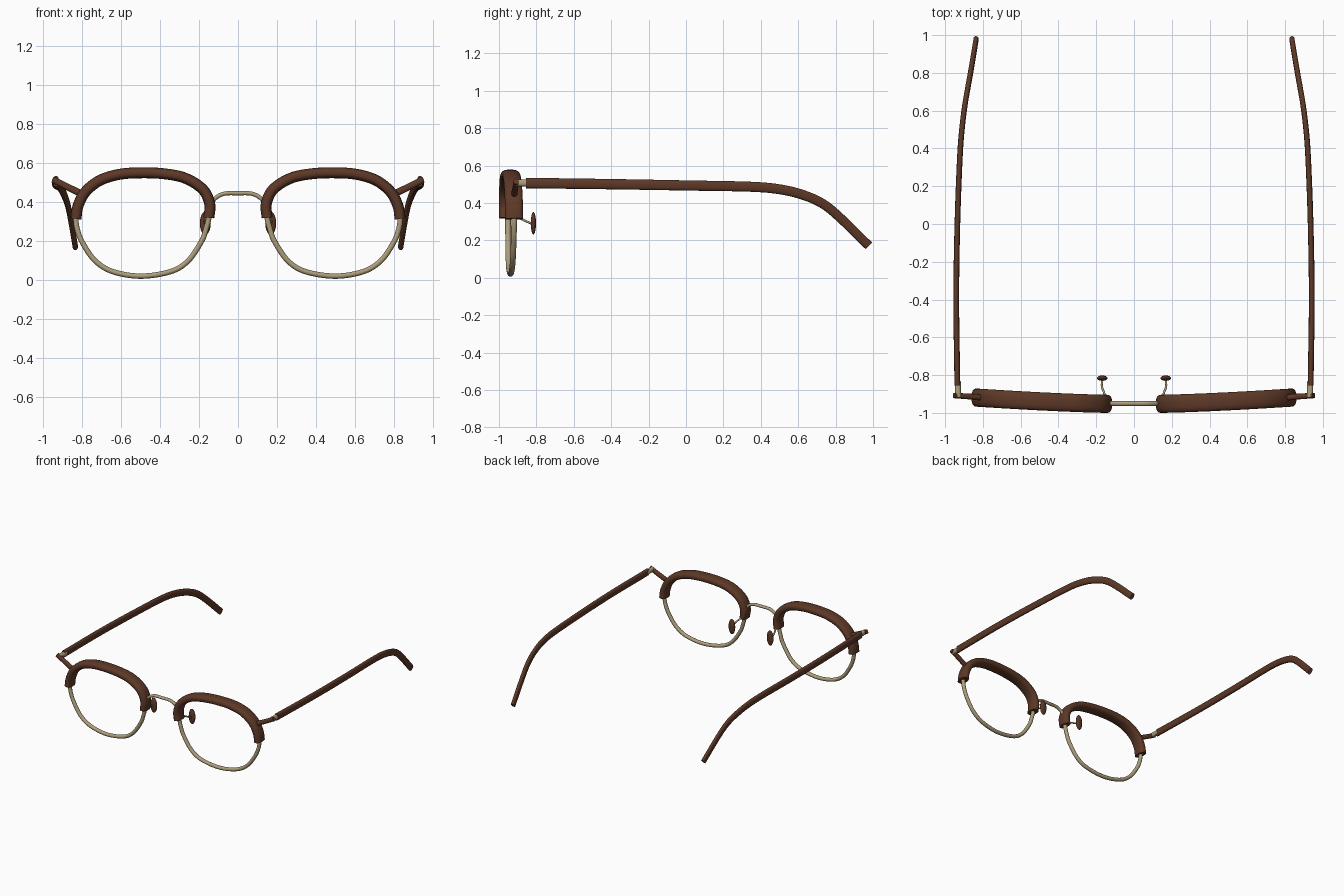
import bpy, bmesh, math
from mathutils import Vector

if "Cube" in bpy.data.objects:
    bpy.data.objects.remove(bpy.data.objects["Cube"])


def material(name, rgb):
    m = bpy.data.materials.new(name)
    m.diffuse_color = (*rgb, 1)
    m.use_nodes = True
    m.node_tree.nodes["Principled BSDF"].inputs["Base Color"].default_value = m.diffuse_color
    return m


BROWN = material("brown acetate", (0.11, 0.04, 0.02))
TAN = material("tan metal", (0.42, 0.34, 0.20))


def finish(bm, name, mat, mirror=True):
    bmesh.ops.recalc_face_normals(bm, faces=bm.faces[:])
    me = bpy.data.meshes.new(name)
    bm.to_mesh(me)
    bm.free()
    me.materials.append(mat)
    ob = bpy.data.objects.new(name, me)
    bpy.context.collection.objects.link(ob)
    if mirror:
        ob.modifiers.new("both sides", 'MIRROR').use_clip = False
    bpy.ops.object.select_all(action='DESELECT')
    ob.select_set(True)
    bpy.context.view_layer.objects.active = ob
    bpy.ops.object.shade_smooth_by_angle(angle=math.radians(40))
    return ob


def smooth_path(pts, closed=False, steps=8):
    """Catmull-Rom curve through the points."""
    p = [Vector(q) for q in pts]
    n = len(p)
    if closed:
        get = lambda i: p[i % n]
    else:
        ext = [2 * p[0] - p[1]] + p + [2 * p[-1] - p[-2]]
        get = lambda i: ext[i + 1]
    out = []
    for i in range(n if closed else n - 1):
        a, b, c, d = (get(i + k) for k in (-1, 0, 1, 2))
        for s in range(steps):
            t = s / steps
            out.append(0.5 * (2 * b + (c - a) * t + (2 * a - 5 * b + 4 * c - d) * t * t
                              + (3 * b - a - 3 * c + d) * t ** 3))
    if not closed:
        out.append(p[-1])
    return out


def sweep(name, path, ref, r_ref, r_other, mat, closed=False, power=1.0,
          taper=1.0, sides=20, mirror=True):
    """Sweep an oval section; r_ref lies along the ref axis."""
    bm = bmesh.new()
    ref, n, rings = Vector(ref), len(path), []
    for i, c in enumerate(path):
        a = path[i - 1] if (i or closed) else c
        b = path[(i + 1) % n] if (i < n - 1 or closed) else c
        t = (b - a).normalized()
        u = (ref - t * ref.dot(t)).normalized()
        v = t.cross(u)
        k = 1 + (taper - 1) * i / (n - 1)
        ring = []
        for j in range(sides):
            w = 2 * math.pi * j / sides
            cu, sv = math.cos(w), math.sin(w)
            cu = math.copysign(abs(cu) ** power, cu)
            sv = math.copysign(abs(sv) ** power, sv)
            ring.append(bm.verts.new(c + u * cu * r_ref * k + v * sv * r_other * k))
        rings.append(ring)
    for i in range(n if closed else n - 1):
        r0, r1 = rings[i], rings[(i + 1) % n]
        for j in range(sides):
            bm.faces.new((r0[j], r0[(j + 1) % sides], r1[(j + 1) % sides], r1[j]))
    if not closed:
        bm.faces.new(rings[0])
        bm.faces.new(rings[-1])
    return finish(bm, name, mat, mirror)


def on_front(xz):
    """Place a front-view point on the slightly wrapped front."""
    x, z = xz
    return (x, -0.952 + 0.034 * (max(x - 0.13, 0) / 0.72) ** 1.4, z)


# Eye outline, split into the brow and the lower wire
upper = [(0.150, 0.32), (0.145, 0.39), (0.180, 0.465), (0.27, 0.523), (0.38, 0.546),
         (0.50, 0.551), (0.61, 0.543), (0.71, 0.512), (0.785, 0.452), (0.822, 0.38),
         (0.833, 0.315)]
lower = [(0.823, 0.25), (0.795, 0.185), (0.735, 0.1), (0.645, 0.044), (0.50, 0.020),
         (0.345, 0.044), (0.255, 0.1), (0.187, 0.2), (0.165, 0.26)]
sweep("eye_wire", smooth_path([on_front(p) for p in upper + lower], True),
      (0, 1, 0), 0.015, 0.014, TAN, closed=True, sides=14)
sweep("brow_bar", smooth_path([on_front(p) for p in upper]),
      (0, 1, 0), 0.048, 0.028, BROWN, power=0.8, sides=28)

# Bridge wire between the two eyes
half = [(0.135, -0.95, 0.395), (0.115, -0.95, 0.422), (0.07, -0.95, 0.444)]
bridge = [(-x, y, z) for x, y, z in half] + [(0, -0.95, 0.446)] + half[::-1]
sweep("bridge", smooth_path(bridge), (0, 1, 0), 0.013, 0.011, TAN, sides=14, mirror=False)

# Nose pad and its thin arm
sweep("pad_arm", smooth_path([(0.152, -0.93, 0.335), (0.158, -0.895, 0.322),
                              (0.17, -0.86, 0.305), (0.167, -0.815, 0.285)]),
      (0, 0, 1), 0.006, 0.006, TAN, sides=10)
bm = bmesh.new()
bmesh.ops.create_uvsphere(bm, u_segments=20, v_segments=12, radius=1)
for v in bm.verts:
    v.co = Vector((0.168 + v.co.x * 0.028, -0.816 + v.co.y * 0.014, 0.292 + v.co.z * 0.06))
finish(bm, "nose_pad", BROWN)

# End piece reaching out to the hinge
sweep("end_piece", smooth_path([(0.815, -0.918, 0.448), (0.875, -0.913, 0.478),
                                (0.952, -0.908, 0.516)]),
      (0, 1, 0), 0.016, 0.018, BROWN, power=0.8, taper=0.9)

# Hinge barrel
sweep("hinge", smooth_path([(0.932, -0.915, 0.508), (0.933, -0.835, 0.507)]),
      (1, 0, 0), 0.016, 0.018, TAN, power=0.8)

# Temple arm with ear bend
temple = [(0.935, -0.855, 0.507), (0.941, -0.4, 0.501), (0.935, 0.0, 0.494),
          (0.922, 0.35, 0.487), (0.910, 0.51, 0.472), (0.895, 0.63, 0.442),
          (0.878, 0.73, 0.397), (0.862, 0.82, 0.325), (0.836, 0.977, 0.172)]
sweep("temple", smooth_path(temple), (1, 0, 0), 0.0155, 0.028, BROWN,
      power=0.85, taper=0.88)
